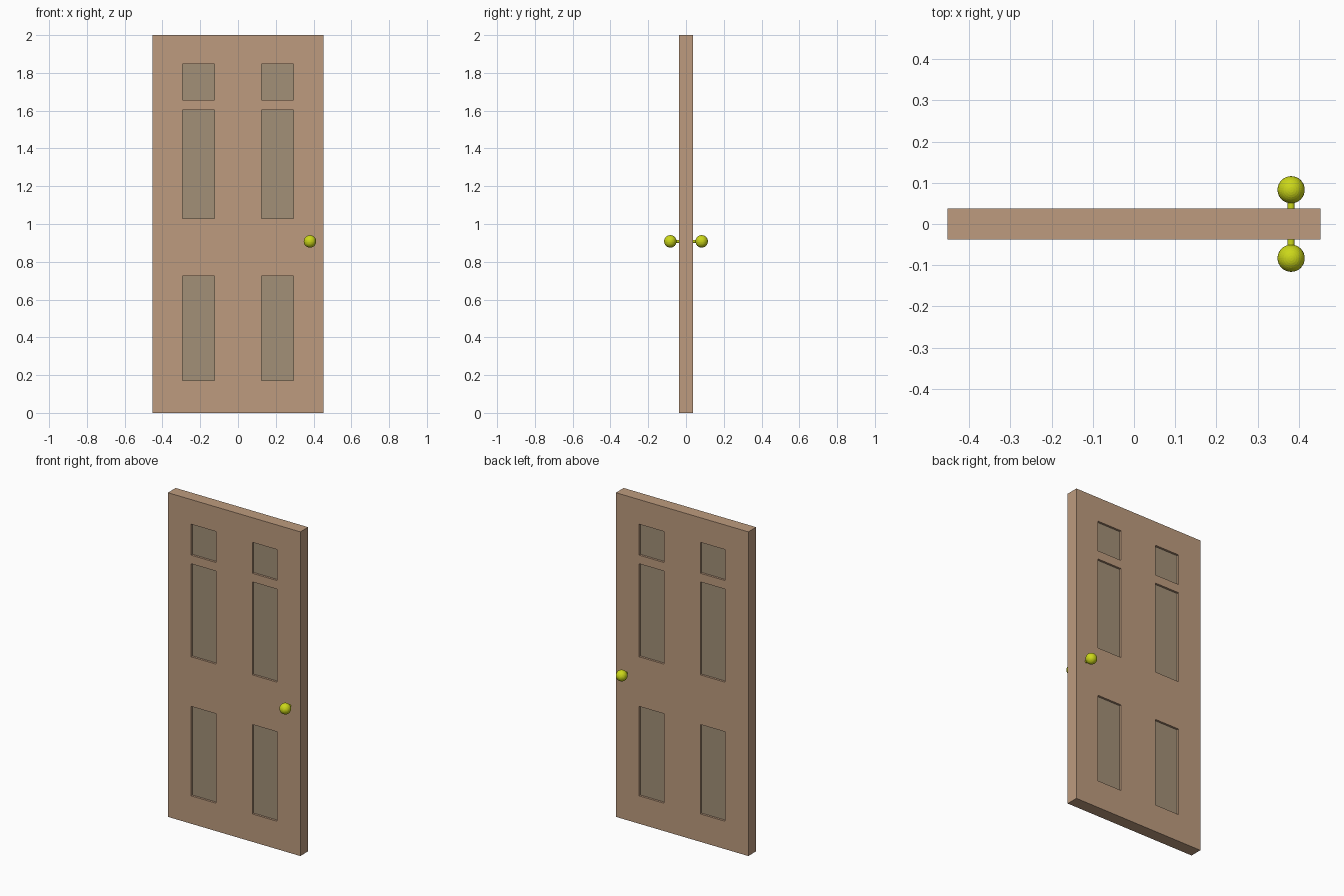
import bpy, bmesh
from math import pi

if "Cube" in bpy.data.objects:
    bpy.data.objects.remove(bpy.data.objects["Cube"])

HALF_W, HALF_D, HEIGHT = 0.452, 0.038, 2.0
PANEL_X = (0.125, 0.294)
PANEL_Z = ((0.172, 0.724), (1.03, 1.604), (1.657, 1.848))
RECESS = 0.013
KNOB_X, KNOB_Z, KNOB_Y, KNOB_R = 0.381, 0.908, 0.083, 0.033


def material(name, rgb):
    mat = bpy.data.materials.new(name)
    mat.diffuse_color = (*rgb, 1)
    mat.use_nodes = True
    mat.node_tree.nodes["Principled BSDF"].inputs["Base Color"].default_value = mat.diffuse_color
    return mat


wood = material("wood", (0.51, 0.33, 0.21))
panel_wood = material("panel_wood", (0.365, 0.28, 0.185))
brass = material("brass", (0.6, 0.68, 0.01))

# Door slab, sliced along the panel borders
bpy.ops.mesh.primitive_cube_add(size=1, location=(0, 0, HEIGHT / 2))
door = bpy.context.object
door.name = "door"
door.scale = (2 * HALF_W, 2 * HALF_D, HEIGHT)
bpy.ops.object.transform_apply(location=True, rotation=True, scale=True)
door.data.materials.append(wood)
door.data.materials.append(panel_wood)

bm = bmesh.new()
bm.from_mesh(door.data)
cuts = [((s * x, 0, 0), (1, 0, 0)) for x in PANEL_X for s in (-1, 1)]
cuts += [((0, 0, z), (0, 0, 1)) for pair in PANEL_Z for z in pair]
for co, no in cuts:
    bmesh.ops.bisect_plane(bm, geom=bm.verts[:] + bm.edges[:] + bm.faces[:],
                           plane_co=co, plane_no=no)


def is_panel(face):
    c = face.calc_center_median()
    return (abs(face.normal.y) > 0.9
            and PANEL_X[0] < abs(c.x) < PANEL_X[1]
            and any(lo < c.z < hi for lo, hi in PANEL_Z))


# Six recessed panels on each face
bm.normal_update()
panels = [f for f in bm.faces if is_panel(f)]
bmesh.ops.inset_individual(bm, faces=panels, thickness=0, depth=-RECESS)
for f in panels:
    f.material_index = 1
bm.to_mesh(door.data)
bm.free()

# Spindle through the door, joining both knobs
bpy.ops.mesh.primitive_cylinder_add(vertices=32, radius=0.0085, depth=2 * KNOB_Y,
                                    location=(KNOB_X, 0, KNOB_Z),
                                    rotation=(pi / 2, 0, 0))
spindle = bpy.context.object
spindle.name = "knob_spindle"
spindle.data.materials.append(brass)

# Round knobs, front and back
for name, side in (("front_knob", -1), ("back_knob", 1)):
    bpy.ops.mesh.primitive_uv_sphere_add(segments=32, ring_count=16, radius=KNOB_R,
                                         location=(KNOB_X, side * KNOB_Y, KNOB_Z))
    knob = bpy.context.object
    knob.name = name
    knob.data.materials.append(brass)
